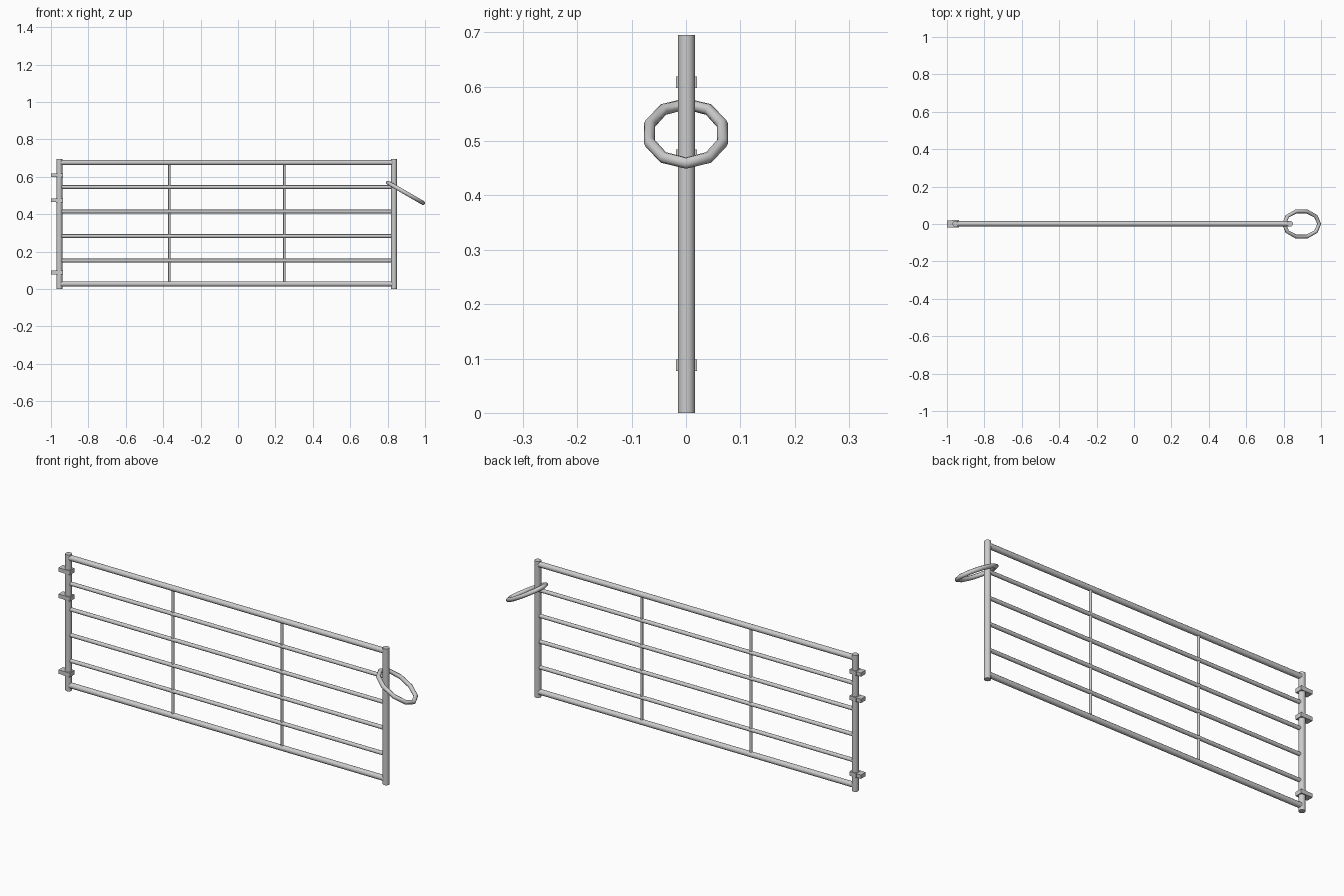
import bpy, math
from mathutils import Vector, Matrix

if "Cube" in bpy.data.objects:
    bpy.data.objects.remove(bpy.data.objects["Cube"])


def finish(ob, name):
    ob.name = name
    bpy.ops.object.shade_smooth_by_angle(angle=math.radians(50))
    return ob


def tube(name, a, b, r, sides=12):
    a, b = Vector(a), Vector(b)
    d = b - a
    bpy.ops.mesh.primitive_cylinder_add(vertices=sides, radius=r, depth=d.length,
                                        location=(a + b) / 2,
                                        rotation=d.to_track_quat('Z', 'Y').to_euler())
    return finish(bpy.context.object, name)


def block(name, x0, x1, half_y, z, half_z):
    bpy.ops.mesh.primitive_cube_add(size=1, location=((x0 + x1) / 2, Y, z))
    ob = bpy.context.object
    ob.scale = (x1 - x0, 2 * half_y, 2 * half_z)
    ob.name = name


LEFT, RIGHT, HEIGHT, Y = -0.955, 0.834, 0.695, 0.001

# End posts
tube("hinge_post", (LEFT, Y, 0), (LEFT, Y, HEIGHT), 0.016)
tube("latch_post", (RIGHT, Y, 0), (RIGHT, Y, HEIGHT), 0.016)

# Thick top and bottom rails
for name, z in (("top_rail", 0.676), ("bottom_rail", 0.027)):
    tube(name, (LEFT, Y, z), (RIGHT, Y, z), 0.0138)

# Thin middle rails
for i in range(4):
    z = 0.152 + 0.131 * i
    tube(f"middle_rail_{i + 1}", (LEFT, Y, z), (RIGHT, Y, z), 0.0098)

# Upright braces
for i, x in enumerate((-0.367, 0.248)):
    tube(f"brace_{i + 1}", (x, Y, 0.027), (x, Y, 0.676), 0.007, 8)

# Hinge brackets: collar round the post plus a tab
for i, z in enumerate((0.088, 0.474, 0.608)):
    block(f"hinge_collar_{i + 1}", -0.973, -0.935, 0.0192, z, 0.0105)
    block(f"hinge_tab_{i + 1}", -1.0, -0.97, 0.0185, z, 0.0098)

# Tilted ten-sided oval latch ring looped over the post
bpy.ops.mesh.primitive_torus_add(major_segments=10, minor_segments=8,
                                 major_radius=1, minor_radius=0.1)
ring = bpy.context.object
L, W, r = 0.109, 0.0705, 0.0108
for v in ring.data.vertices:
    flat = Vector((v.co.x, v.co.y, 0))
    n = flat.normalized()
    off = (flat.length - 1) / 0.1 * r
    v.co = (n.x * (L + off), n.y * (W + off), v.co.z / 0.1 * r)
ring.data.transform(Matrix.Translation((0.896, 0, 0.514))
                    @ Matrix.Rotation(math.radians(30), 4, 'Y'))
finish(ring, "latch_ring")
